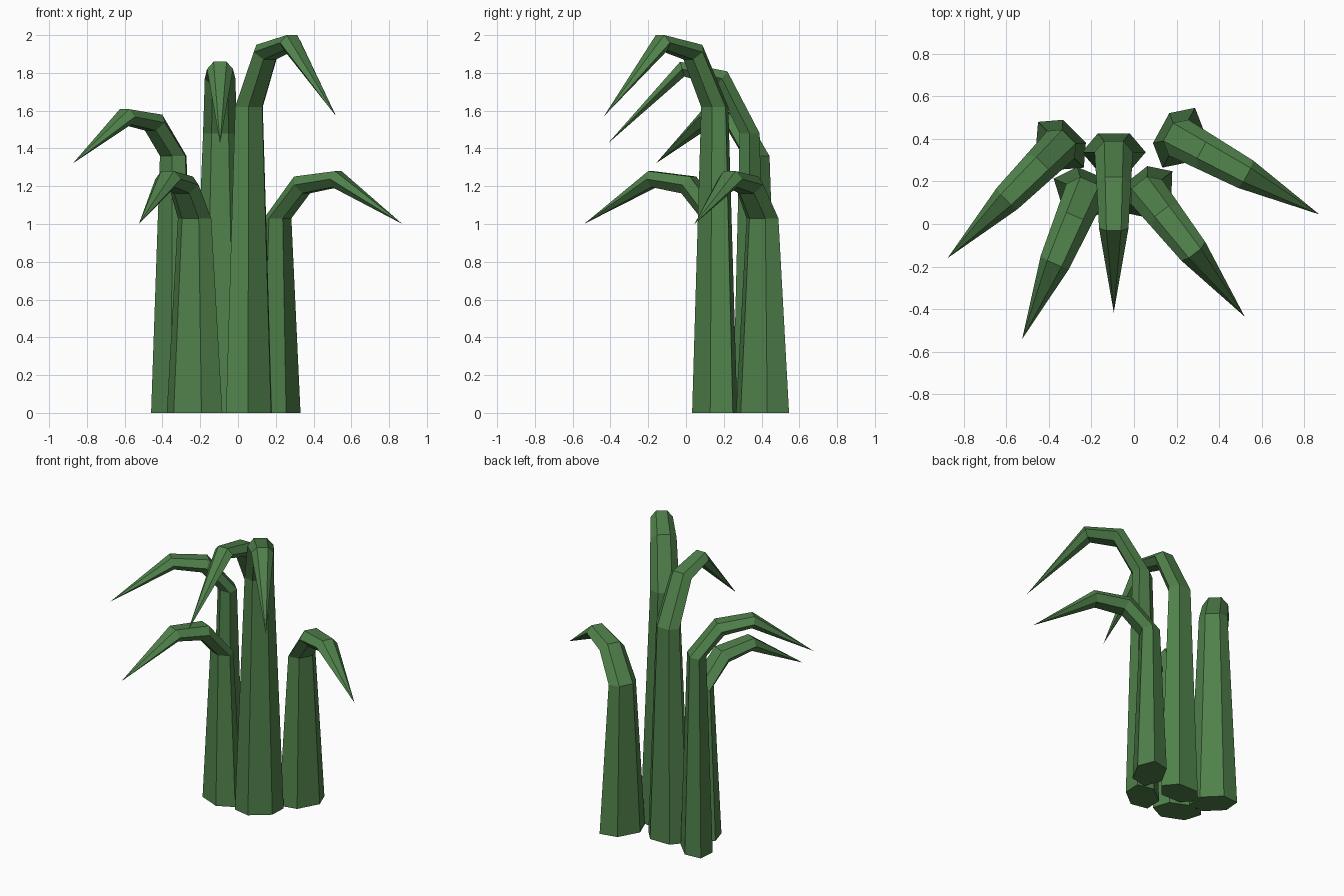
import bpy, bmesh, math
from mathutils import Vector

if "Cube" in bpy.data.objects:
    bpy.data.objects.remove(bpy.data.objects["Cube"])

green = bpy.data.materials.new("leaf_green")
green.diffuse_color = (0.08, 0.22, 0.07, 1)
green.use_nodes = True
green.node_tree.nodes["Principled BSDF"].inputs["Base Color"].default_value = green.diffuse_color

# Bend profile: reach along the lean direction, rise above the stalk top, size, tilt weight
REACH = (0.147, 0.357)
RISE = (0.29, 0.34)
SIZE = (0.54, 0.46)
STALK_TOP = 0.6   # stalk taper
THICK = 0.68      # hexagon flattened along the lean direction


def leaf(name, base, tip, height, bend, width):
    """Six-sided tapering stalk that arches over and ends in a point."""
    base, tip = Vector(base), Vector(tip)
    lean = Vector((tip.x - base.x, tip.y - base.y, 0))
    length = lean.length
    lean.normalize()
    side = Vector((-lean.y, lean.x, 0))

    # centre line as (reach, z)
    path = [Vector((0, 0)), Vector((0, height))]
    path += [Vector((s, height + r * bend)) for s, r in zip(REACH, RISE)]
    path.append(Vector((length, tip.z)))
    sizes = (1, STALK_TOP) + SIZE

    bm = bmesh.new()
    rings = []
    for i, size in enumerate(sizes):
        angle = math.pi / 2
        if i > 1:  # mitre between neighbouring segments
            a, b = path[i] - path[i - 1], path[i + 1] - path[i]
            angle = (math.atan2(a.y, a.x) + math.atan2(b.y, b.x)) / 2
        normal = lean * -math.sin(angle) + Vector((0, 0, math.cos(angle)))
        centre = Vector((base.x, base.y, path[i].y)) + lean * path[i].x
        ring = []
        for k in range(6):
            t = k * math.pi / 3
            ring.append(bm.verts.new(centre + side * (width * size * math.cos(t))
                                     + normal * (width * THICK * size * math.sin(t))))
        rings.append(ring)

    point = bm.verts.new(tip)
    bm.faces.new(rings[0])
    for k in range(6):
        n = (k + 1) % 6
        for lo, hi in zip(rings, rings[1:]):
            bm.faces.new((lo[k], lo[n], hi[n], hi[k]))
        bm.faces.new((rings[-1][k], rings[-1][n], point))
    bmesh.ops.recalc_face_normals(bm, faces=bm.faces)

    mesh = bpy.data.meshes.new(name)
    bm.to_mesh(mesh)
    bm.free()
    mesh.materials.append(green)
    bpy.context.collection.objects.link(bpy.data.objects.new(name, mesh))


# Clump of five leaves: base, tip, stalk height, bend strength, half width
leaf("leaf_middle", (-0.095, 0.337), (-0.095, -0.415, 1.425), 1.48, 1.0, 0.15)
leaf("leaf_back_right", (0.21, 0.405), (0.87, 0.045, 1.0), 1.03, 0.61, 0.16)
leaf("leaf_front_right", (0.058, 0.152), (0.52, -0.435, 1.57), 1.62, 1.0, 0.155)
leaf("leaf_front_left", (-0.23, 0.15), (-0.525, -0.54, 1.0), 1.03, 0.61, 0.16)
leaf("leaf_back_left", (-0.343, 0.372), (-0.875, -0.16, 1.32), 1.36, 0.61, 0.152)
